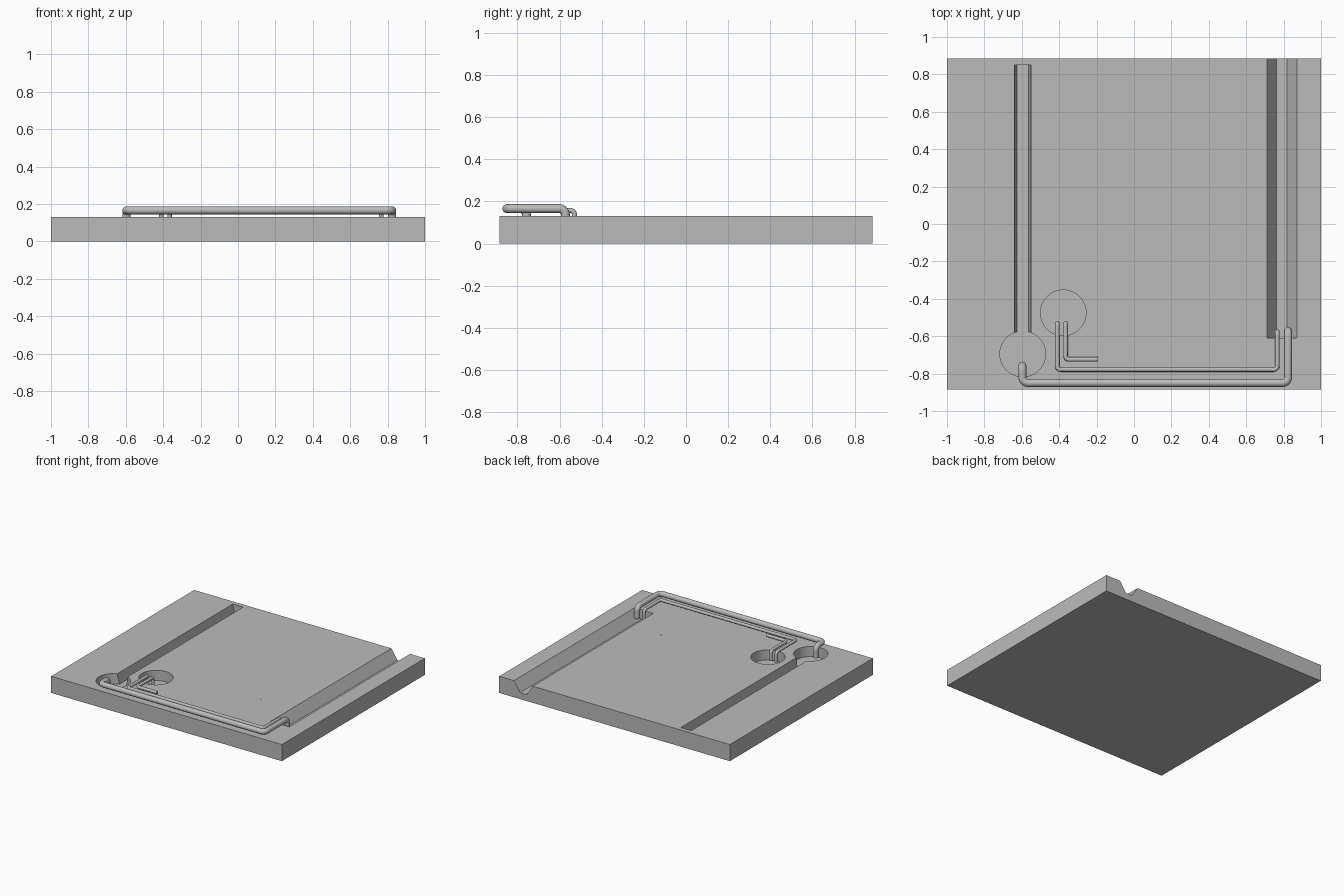
import bpy, bmesh, math
from mathutils import Vector

if "Cube" in bpy.data.objects:
    bpy.data.objects.remove(bpy.data.objects["Cube"])

grey = bpy.data.materials.new("light_grey")
grey.diffuse_color = (0.5, 0.5, 0.5, 1)
grey.use_nodes = True
grey.node_tree.nodes["Principled BSDF"].inputs["Base Color"].default_value = grey.diffuse_color

TOP, FLOOR = 0.13, 0.05


def activate(obj):
    bpy.ops.object.select_all(action='DESELECT')
    obj.select_set(True)
    bpy.context.view_layer.objects.active = obj


def mesh_object(name, bm):
    bmesh.ops.recalc_face_normals(bm, faces=bm.faces)
    me = bpy.data.meshes.new(name)
    bm.to_mesh(me)
    bm.free()
    me.materials.append(grey)
    obj = bpy.data.objects.new(name, me)
    bpy.context.collection.objects.link(obj)
    return obj


def box(name, x0, x1, y0, y1, z0, z1):
    bm = bmesh.new()
    bmesh.ops.create_cube(bm, size=1)
    for v in bm.verts:
        v.co = ((x0 + x1) / 2 + v.co.x * (x1 - x0),
                (y0 + y1) / 2 + v.co.y * (y1 - y0),
                (z0 + z1) / 2 + v.co.z * (z1 - z0))
    return mesh_object(name, bm)


def channel(name, x0, f0, f1, x1, y0, y1):
    """Trapezoid cutter: rim x0..x1 at the top, floor f0..f1."""
    k = 0.05 / (TOP - FLOOR)          # carry the slopes on above the surface
    prof = [(f0, FLOOR), (f1, FLOOR),
            (x1 + (x1 - f1) * k, TOP + 0.05), (x0 - (f0 - x0) * k, TOP + 0.05)]
    bm = bmesh.new()
    a = [bm.verts.new((x, y0, z)) for x, z in prof]
    b = [bm.verts.new((x, y1, z)) for x, z in prof]
    bm.faces.new(a)
    bm.faces.new(b)
    for i in range(4):
        j = (i + 1) % 4
        bm.faces.new((a[i], a[j], b[j], b[i]))
    return mesh_object(name, bm)


def pit(name, x, y, r):
    bm = bmesh.new()
    h = TOP + 0.05 - FLOOR
    bmesh.ops.create_cone(bm, cap_ends=True, segments=48, radius1=r, radius2=r, depth=h)
    bmesh.ops.translate(bm, verts=bm.verts, vec=(x, y, FLOOR + h / 2))
    return mesh_object(name, bm)


def pipe(name, pts, r, bend):
    """Round tube along a path with rounded corners."""
    pts = [Vector(p) for p in pts]
    path = [pts[0]]
    for p, c, n in zip(pts, pts[1:], pts[2:]):
        d0, d1 = (p - c).normalized(), (n - c).normalized()
        centre = c + (d0 + d1) * bend
        for i in range(9):
            t = math.pi / 2 * i / 8
            path.append(centre - d1 * bend * math.cos(t) - d0 * bend * math.sin(t))
    path.append(pts[-1])
    cu = bpy.data.curves.new(name, 'CURVE')
    cu.dimensions = '3D'
    cu.bevel_depth = r
    cu.bevel_resolution = 6
    cu.use_fill_caps = True
    sp = cu.splines.new('POLY')
    sp.points.add(len(path) - 1)
    for q, c in zip(sp.points, path):
        q.co = (*c, 1)
    obj = bpy.data.objects.new(name, cu)
    bpy.context.collection.objects.link(obj)
    cu.materials.append(grey)
    activate(obj)
    bpy.ops.object.convert(target='MESH')
    bpy.ops.object.shade_smooth_by_angle(angle=math.radians(40))


# ground slab with channels and round pits cut into it
slab = box("slab", -1, 1, -0.885, 0.885, 0, TOP)
cutters = [
    channel("narrow_channel_cutter", -0.64, -0.625, -0.563, -0.55, -0.66, 0.85),
    channel("wide_channel_cutter", 0.71, 0.762, 0.818, 0.872, -0.61, 0.95),
    pit("front_pit_cutter", -0.595, -0.695, 0.122),
    pit("rear_pit_cutter", -0.378, -0.475, 0.122),
]
for c in cutters:
    c.hide_render = True
    m = slab.modifiers.new("cut", 'BOOLEAN')
    m.operation = 'DIFFERENCE'
    m.solver = 'EXACT'
    m.object = c
    activate(slab)
    bpy.ops.object.modifier_apply(modifier=m.name)
for c in cutters:
    bpy.data.objects.remove(c, do_unlink=True)
activate(slab)
bpy.ops.object.shade_smooth_by_angle(angle=math.radians(20))

# large pipe from the front pit to the wide channel
pipe("large_pipe", [(-0.597, -0.757, 0.08), (-0.597, -0.757, 0.166), (-0.597, -0.85, 0.166),
                    (0.824, -0.85, 0.166), (0.824, -0.572, 0.166), (0.824, -0.572, 0.08)],
     0.021, 0.03)

# thin pipe from the rear pit to the wide channel
pipe("thin_pipe", [(-0.411, -0.53, 0.08), (-0.411, -0.53, 0.157), (-0.411, -0.778, 0.157),
                   (0.766, -0.778, 0.157), (0.766, -0.575, 0.157), (0.766, -0.575, 0.08)],
     0.012, 0.018)

# short open-ended branch pipe
pipe("branch_pipe", [(-0.366, -0.53, 0.08), (-0.366, -0.53, 0.157), (-0.366, -0.724, 0.157),
                     (-0.193, -0.724, 0.157)], 0.012, 0.018)

# small flat marker on the slab
box("marker", 0.436, 0.464, -0.348, -0.342, TOP - 0.005, TOP + 0.001)
